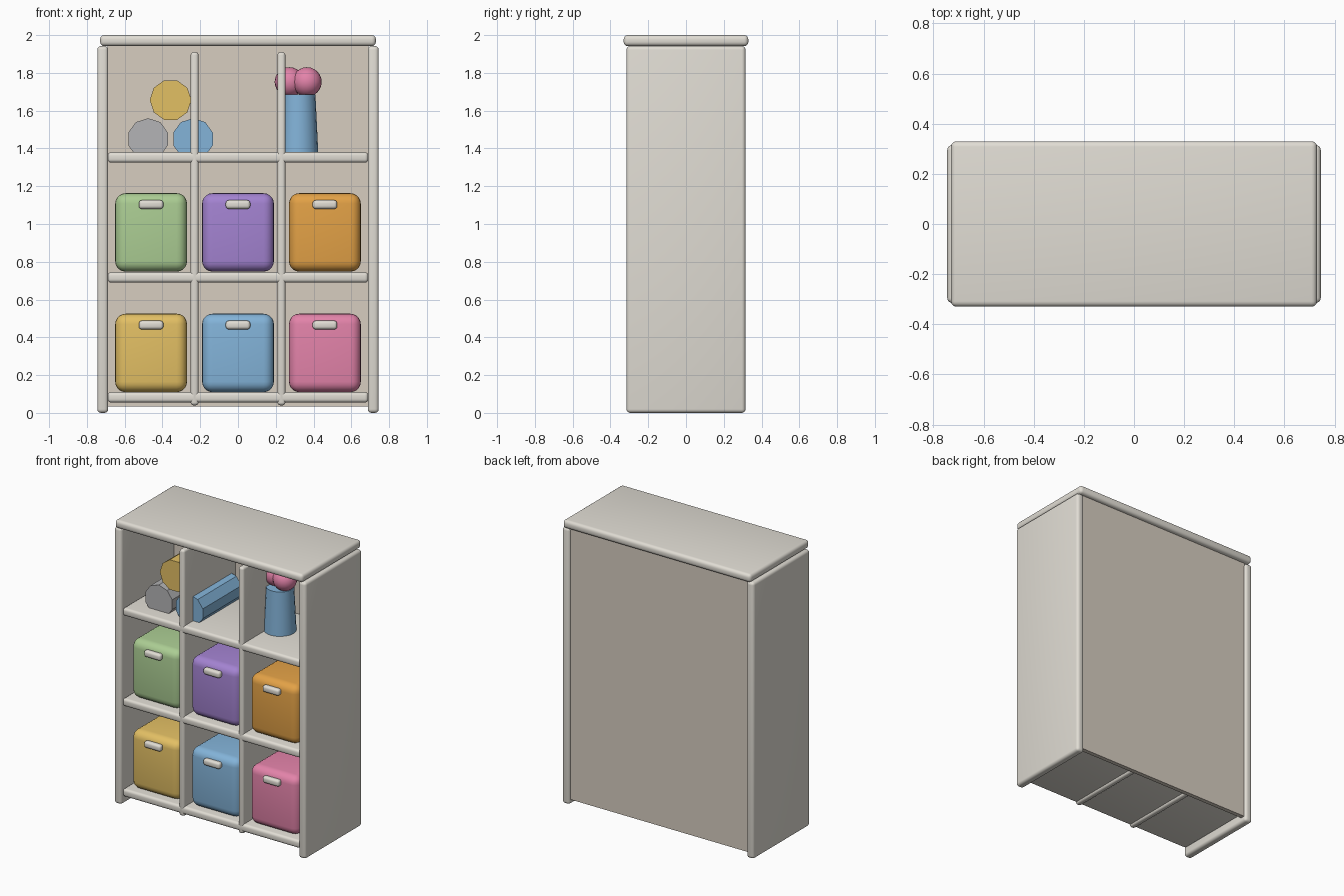
import bpy, bmesh, math
from mathutils import Matrix

if "Cube" in bpy.data.objects:
    bpy.data.objects.remove(bpy.data.objects["Cube"])


def material(name, rgb):
    m = bpy.data.materials.new(name)
    m.diffuse_color = [(c / 255) ** 2.2 for c in rgb] + [1]
    m.use_nodes = True
    m.node_tree.nodes["Principled BSDF"].inputs["Base Color"].default_value = m.diffuse_color
    return m


CREAM = material("cream", (224, 220, 211))
BEIGE = material("beige", (214, 204, 191))
GREEN = material("green", (170, 204, 146))
PURPLE = material("purple", (162, 130, 208))
ORANGE = material("orange", (226, 160, 72))
YELLOW = material("yellow", (226, 190, 100))
BLUE = material("blue", (130, 178, 216))
PINK = material("pink", (226, 130, 168))
GREY = material("grey", (178, 178, 180))


def finish(name, bm, mat, smooth=True):
    me = bpy.data.meshes.new(name)
    bm.to_mesh(me)
    bm.free()
    ob = bpy.data.objects.new(name, me)
    bpy.context.collection.objects.link(ob)
    me.materials.append(mat)
    if smooth:
        bpy.ops.object.select_all(action='DESELECT')
        ob.select_set(True)
        bpy.context.view_layer.objects.active = ob
        bpy.ops.object.shade_smooth_by_angle(angle=math.radians(40))
    return ob


def box(name, x, y, z, mat, bevel=0.0, segments=4):
    """Rounded box given as (min, max) on each axis."""
    bm = bmesh.new()
    size = [b - a for a, b in (x, y, z)]
    mid = [(a + b) / 2 for a, b in (x, y, z)]
    bmesh.ops.create_cube(bm, size=1, matrix=Matrix.Translation(mid) @ Matrix.Diagonal((*size, 1)))
    if bevel:
        bmesh.ops.bevel(bm, geom=bm.edges[:], offset=bevel, segments=segments,
                        profile=0.5, affect='EDGES', clamp_overlap=True)
    return finish(name, bm, mat, bool(bevel))


def cylinder(name, r1, r2, depth, sides, matrix, mat, smooth):
    bm = bmesh.new()
    bmesh.ops.create_cone(bm, cap_ends=True, segments=sides, radius1=r1, radius2=r2,
                          depth=depth, matrix=matrix)
    return finish(name, bm, mat, smooth)


# Cabinet shell
box("top_panel", (-0.73, 0.73), (-0.33, 0.33), (1.942, 2.0), CREAM, 0.022)
for side, s in (("left", -1), ("right", 1)):
    box(side + "_side_panel", sorted((s * 0.687, s * 0.745)), (-0.315, 0.315), (0, 1.942), CREAM, 0.02)
    box(side + "_divider", (s * 0.23 - 0.021, s * 0.23 + 0.021), (-0.30, 0.298), (0.04, 1.91), CREAM, 0.016)
box("back_panel", (-0.69, 0.69), (0.27, 0.30), (0.035, 1.945), BEIGE)

# Shelves
for name, z in (("bottom", 0.055), ("middle", 0.69), ("upper", 1.325)):
    box(name + "_shelf", (-0.69, 0.69), (-0.30, 0.298), (z, z + 0.055), CREAM, 0.018)

# Storage bins with handles
rows = (("lower", 0.11, (YELLOW, BLUE, PINK)), ("upper", 0.748, (GREEN, PURPLE, ORANGE)))
for row, z, colours in rows:
    for col, x, mat in zip(("left", "centre", "right"), (-0.46, 0, 0.46), colours):
        name = f"{row}_{col}_bin"
        box(name, (x - 0.19, x + 0.19), (-0.27, 0.23), (z, z + 0.415), mat, 0.055, 5)
        box(name + "_handle", (x - 0.065, x + 0.065), (-0.30, -0.26),
            (z + 0.332, z + 0.378), CREAM, 0.016)

# Rolled towels, ten flat sides
for name, x, z, mat, turn in (("grey_towel", -0.476, 1.45, GREY, 0),
                              ("blue_towel", -0.238, 1.45, BLUE, 0),
                              ("yellow_towel", -0.357, 1.656, YELLOW, 18)):
    m = (Matrix.Translation((x, 0.015, z)) @ Matrix.Rotation(math.pi / 2, 4, 'X')
         @ Matrix.Rotation(math.radians(turn), 4, 'Z'))
    cylinder(name, 0.11, 0.11, 0.43, 10, m, mat, False)

# Vase and flowers
cylinder("vase", 0.105, 0.09, 0.31, 20, Matrix.Translation((0.32, 0.01, 1.53)), BLUE, True)
for i, (x, y) in enumerate(((0.272, 0.03), (0.365, 0.0))):
    bm = bmesh.new()
    bmesh.ops.create_uvsphere(bm, u_segments=20, v_segments=12, radius=0.078,
                              matrix=Matrix.Translation((x, y, 1.752)))
    finish(f"flower_{i + 1}", bm, PINK)
